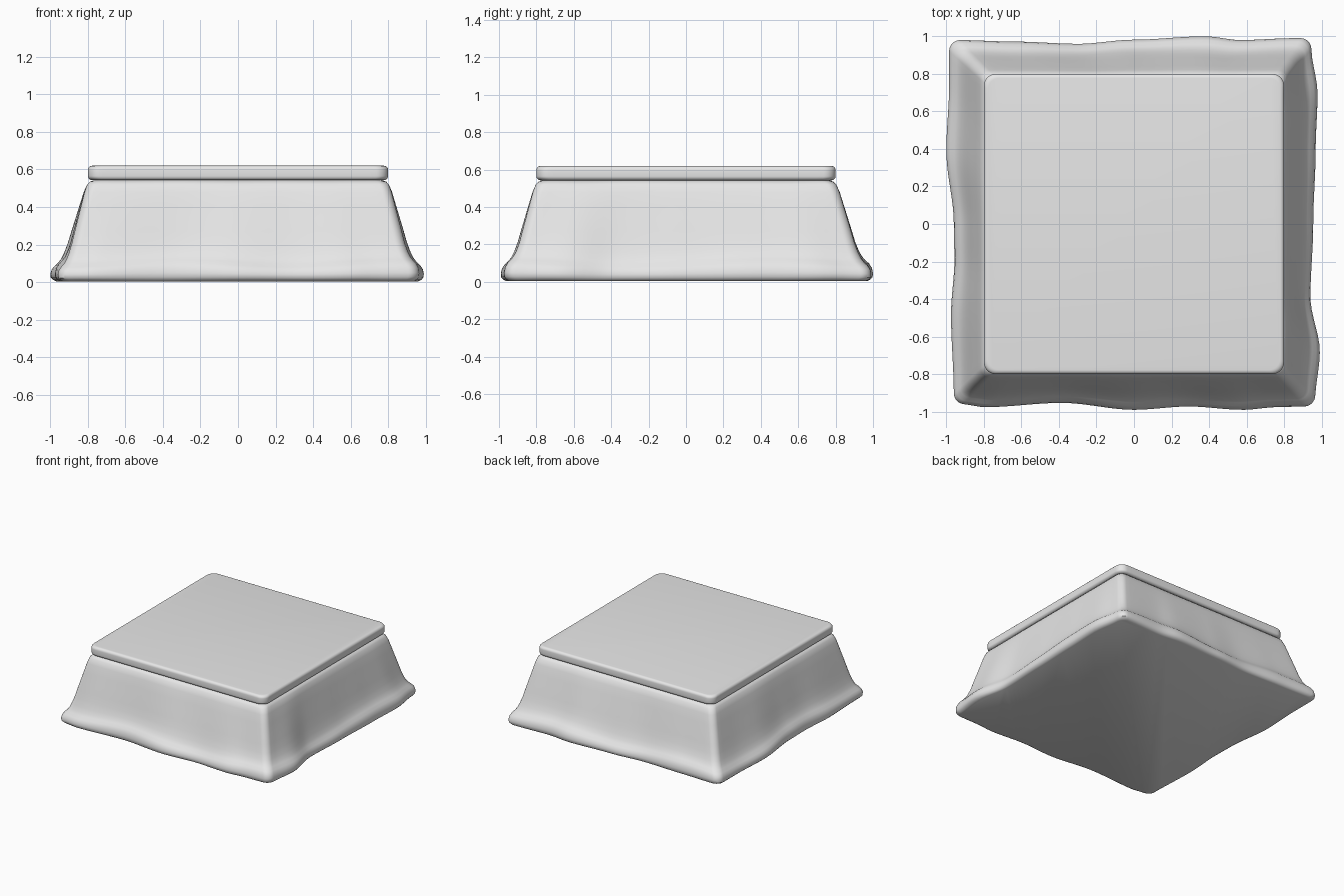
import bpy, bmesh, math

if "Cube" in bpy.data.objects:
    bpy.data.objects.remove(bpy.data.objects["Cube"])

grey = bpy.data.materials.new("soft grey")
grey.diffuse_color = (0.8, 0.8, 0.8, 1)
grey.use_nodes = True
grey.node_tree.nodes["Principled BSDF"].inputs["Base Color"].default_value = grey.diffuse_color


def spline(pts, t):
    """Smooth curve through sorted (t, value) points."""
    if t <= pts[0][0]:
        return pts[0][1]
    for i in range(len(pts) - 1):
        (t0, a), (t1, b) = pts[i], pts[i + 1]
        if t <= t1:
            s = (t - t0) / (t1 - t0)
            return a + (b - a) * s * s * (3 - 2 * s)
    return pts[-1][1]


def unit_square(radius, side=40, arc=8):
    """Rounded square of half size 1, counter-clockwise."""
    c, pts = 1 - radius, []
    for q in range(4):
        ca, sa = [(1, 0), (0, 1), (-1, 0), (0, -1)][q]
        loc = [(1, -c + 2 * c * i / side) for i in range(side)]
        loc += [(c + radius * math.cos(a), c + radius * math.sin(a))
                for a in (math.pi / 2 * j / arc for j in range(arc))]
        pts += [(x * ca - y * sa, x * sa + y * ca) for x, y in loc]
    return pts


def loft(name, rings):
    """Skin closed rings, listed from bottom to top, and cap both ends."""
    bm = bmesh.new()
    rows = [[bm.verts.new(p) for p in r] for r in rings]
    n = len(rows[0])
    for a, b in zip(rows, rows[1:]):
        for i in range(n):
            j = (i + 1) % n
            bm.faces.new((a[i], a[j], b[j], b[i]))
    bm.faces.new(rows[0][::-1])
    bm.faces.new(rows[-1])
    me = bpy.data.meshes.new(name)
    bm.to_mesh(me)
    bm.free()
    me.materials.append(grey)
    ob = bpy.data.objects.new(name, me)
    bpy.context.collection.objects.link(ob)
    bpy.context.view_layer.objects.active = ob
    ob.select_set(True)
    bpy.ops.object.shade_smooth_by_angle(angle=math.radians(40))
    ob.select_set(False)
    return ob


# Wavy hem: distance from the centre along each side
RIGHT = [(-.97, .965), (-.7, .99), (-.4, .94), (0, .955), (.4, .968), (.7, .978), (.95, .945)]
LEFT = [(-.95, .96), (-.5, .975), (-.2, .957), (0, .96), (.4, 1.0), (.75, .985), (.95, .985)]
FRONT = [(-.95, .96), (-.83, .976), (-.4, .953), (0, .99), (.3, .972), (.6, .99), (.8, .975), (.95, .972)]
BACK = [(-.95, .98), (-.65, .972), (-.3, .96), (0, .982), (.4, 1.0), (.6, .98), (.9, .99)]

# Blanket drape: (height, flare), flare 0 = table edge, 1 = hem
DRAPE = [(.004, .84), (.012, .93), (.025, .99), (.045, 1.0), (.07, .97), (.09, .90),
         (.11, .79), (.13, .71), (.16, .63), (.21, .53), (.27, .44), (.34, .33),
         (.41, .22), (.48, .11), (.52, .02), (.535, -.07), (.545, -.25)]


def drape_ring(z, f):
    ring = []
    for u, v in unit_square(.06):
        ex = spline(RIGHT if u > 0 else LEFT, v)
        ey = spline(BACK if v > 0 else FRONT, u)
        # gentle folds in the height of the rolled hem
        lift = .012 * math.sin(5 * u + 4 * v + 1) * max(0, 1 - abs(z - .1) / .09)
        ring.append((u * (.80 + (ex - .80) * f), v * (.80 + (ey - .80) * f), z + lift))
    return ring


loft("blanket", [drape_ring(z, f) for z, f in DRAPE])


# Table top: rounded slab
def slab_ring(inset, z):
    h = .80 - inset
    return [(u * h, v * h, z) for u, v in unit_square(.08)]


Z0, Z1, R = .543, .62, .022
arc = [math.pi / 2 * i / 5 for i in range(6)]
rings = [slab_ring(R * (1 - math.sin(a)), Z0 + R * (1 - math.cos(a))) for a in arc]
rings += [slab_ring(R * (1 - math.cos(a)), Z1 - R * (1 - math.sin(a))) for a in arc]
loft("table_top", rings)
